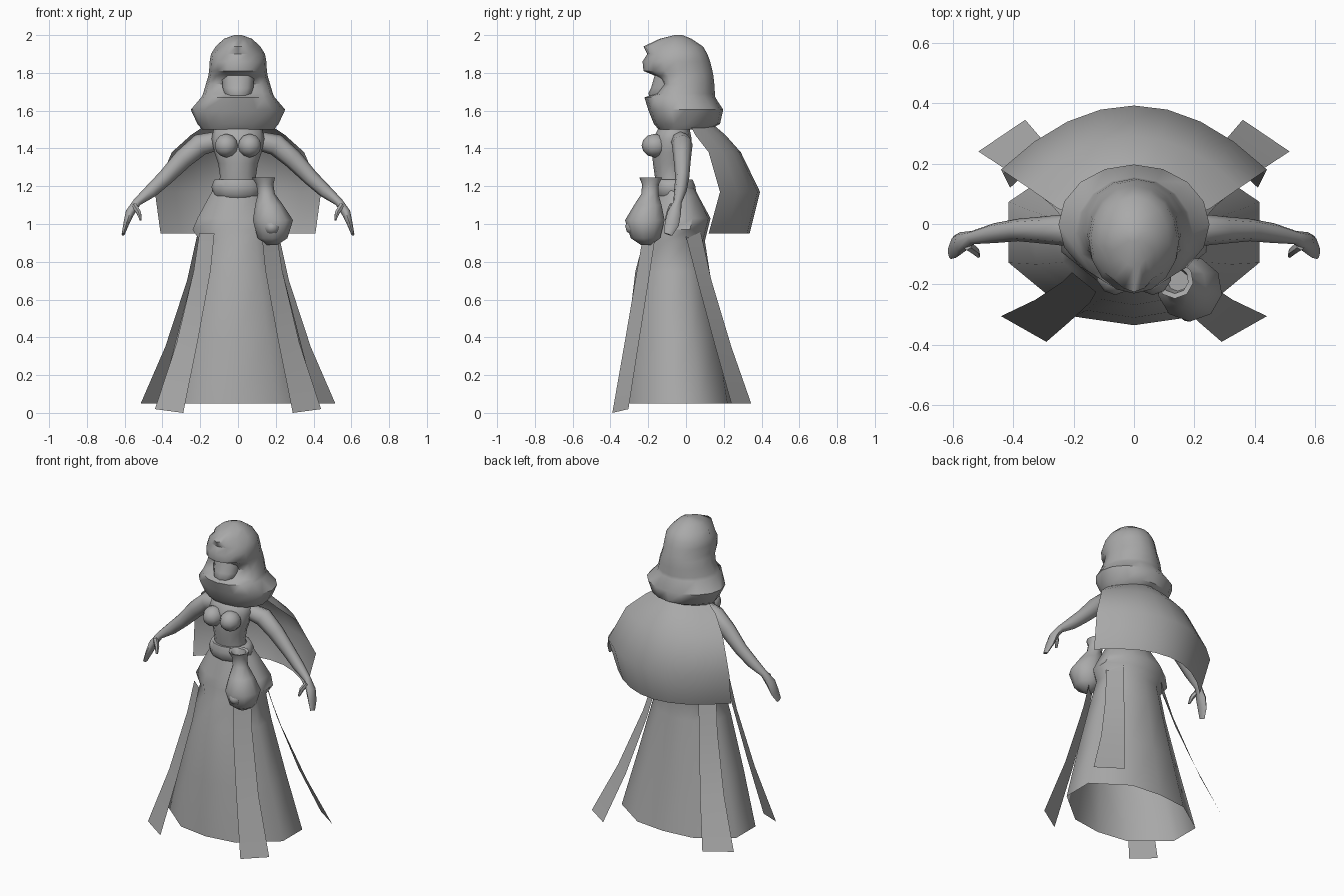
import bpy, bmesh, math
from mathutils import Vector

if "Cube" in bpy.data.objects:
    bpy.data.objects.remove(bpy.data.objects["Cube"])

grey = bpy.data.materials.new("plain grey")
grey.diffuse_color = (0.4, 0.4, 0.4, 1)
grey.use_nodes = True
grey.node_tree.nodes["Principled BSDF"].inputs["Base Color"].default_value = grey.diffuse_color


def build(name, rings, closed=True, cap0=False, cap1=False, angle=55, mirror=False):
    """Skin a list of equal-length point rings (or open rows)."""
    bm = bmesh.new()
    vs = [[bm.verts.new(p) for p in r] for r in rings]
    n = len(rings[0])
    for a, b in zip(vs, vs[1:]):
        for i in range(n if closed else n - 1):
            j = (i + 1) % n
            bm.faces.new((a[i], a[j], b[j], b[i]))
    if cap0:
        bm.faces.new(vs[0][::-1])
    if cap1:
        bm.faces.new(vs[-1])
    if mirror:
        geo = bmesh.ops.duplicate(bm, geom=bm.verts[:] + bm.edges[:] + bm.faces[:])["geom"]
        for v in geo:
            if isinstance(v, bmesh.types.BMVert):
                v.co.x = -v.co.x
        bmesh.ops.reverse_faces(bm, faces=[f for f in geo if isinstance(f, bmesh.types.BMFace)])
    bmesh.ops.recalc_face_normals(bm, faces=bm.faces)
    me = bpy.data.meshes.new(name)
    bm.to_mesh(me)
    bm.free()
    ob = bpy.data.objects.new(name, me)
    bpy.context.collection.objects.link(ob)
    me.materials.append(grey)
    bpy.ops.object.select_all(action='DESELECT')
    ob.select_set(True)
    bpy.context.view_layer.objects.active = ob
    bpy.ops.object.shade_smooth_by_angle(angle=math.radians(angle))
    return ob


def oval(z, rx, yf, yb, n=12, cx=0.0):
    """Horizontal oval from front yf to back yb; vertex 0 faces the front."""
    c, r = (yf + yb) / 2, (yb - yf) / 2
    return [(cx + rx * math.sin(2 * math.pi * i / n), c - r * math.cos(2 * math.pi * i / n), z)
            for i in range(n)]


def tube(name, path, n=8, mirror=True):
    """Limb along (x, y, z, radius in x/z, radius in y)."""
    rings = []
    pts = [Vector(p[:3]) for p in path]
    for i, p in enumerate(path):
        d = (pts[min(i + 1, len(pts) - 1)] - pts[max(i - 1, 0)]).normalized()
        side = (Vector((0, 1, 0)) - d * d.y).normalized()
        up = d.cross(side)
        rings.append([pts[i] + side * p[4] * math.cos(2 * math.pi * k / n)
                      + up * p[3] * math.sin(2 * math.pi * k / n) for k in range(n)])
    return build(name, rings, cap0=True, cap1=True, mirror=mirror)


# Skirt: ten-sided bell with flared hips, open at the hem
half = [(0, -1), (.48, -.9), (1, -.28), (1, .42), (.48, .93), (0, 1)]
plan = half + [(-x, y) for x, y in half[-2:0:-1]]
skirt_rows = [(.05, .415, -.335, .24), (.4, .325, -.31, .18), (.75, .235, -.268, .125),
              (.91, .2, -.225, .1), (.97, .24, -.21, .115), (1.03, .215, -.2, .13),
              (1.15, .15, -.16, .065), (1.2, .12, -.15, .04)]
build("skirt", [[(x * rx, (f + b) / 2 + y * (b - f) / 2, z) for x, y in plan]
                for z, rx, f, b in skirt_rows], cap1=True)

# Hanging cloth strips, mirrored left and right
build("front_strips", [
    [(.205, -.16, .95), (.125, -.225, .95)],
    [(.235, -.19, .75), (.145, -.26, .75)],
    [(.325, -.25, .37), (.215, -.325, .37)],
    [(.44, -.305, .02), (.29, -.39, .0)]], closed=False, mirror=True)
build("back_strips", [
    [(.21, -.01, .97), (.14, .075, .97)],
    [(.27, .06, .7), (.19, .135, .7)],
    [(.385, .155, .35), (.27, .24, .35)],
    [(.515, .24, .05), (.36, .345, .05)]], closed=False, mirror=True)

# Cape: curved sheet billowing behind the shoulders
cape_rows = [(1.53, .16, .02, .14), (1.47, .25, .05, .21), (1.38, .35, .12, .29),
             (1.17, .44, .18, .392), (.95, .41, .12, .337)]
build("cape", [[(X * k / 4, yb - (yb - ys) * (k / 4) ** 2, z) for k in range(-4, 5)]
               for z, X, ys, yb in cape_rows], closed=False)

# Torso, from waist to neck
build("torso", [oval(*r) for r in [
    (1.17, .115, -.15, .03), (1.25, .095, -.165, .0), (1.32, .105, -.175, .01),
    (1.38, .125, -.18, .025), (1.45, .14, -.175, .03), (1.5, .13, -.15, .02),
    (1.54, .06, -.11, .0), (1.62, .05, -.1, .0)]], cap0=True, cap1=True)

# Bust: two rounded forms
bust = []
for k in range(7):
    t = math.pi * (k + .15) / 6.3
    r, z = math.sin(t), 1.415 - .062 * math.cos(t)
    bust.append(oval(z, .064 * r, -.165 - .07 * r, -.165 + .07 * r, 10, .062))
build("bust", bust, cap0=True, cap1=True, mirror=True)

# Rolled belt
build("belt", [oval(*r) for r in [
    (1.235, .1, -.155, .01), (1.235, .125, -.175, .035), (1.2, .14, -.185, .05),
    (1.155, .135, -.18, .055), (1.135, .105, -.16, .03)]], angle=70)

# Arms with hands, and thumbs
tube("arms", [(.11, -.03, 1.44, .05, .05), (.2, -.02, 1.42, .058, .055),
              (.29, -.02, 1.345, .052, .046), (.385, -.02, 1.245, .042, .037),
              (.46, -.03, 1.175, .036, .033), (.535, -.045, 1.115, .022, .022),
              (.572, -.062, 1.06, .024, .036), (.592, -.075, 1.0, .015, .038),
              (.608, -.095, .945, .008, .022)])
tube("thumbs", [(.55, -.07, 1.1, .016, .018), (.525, -.09, 1.06, .014, .014),
                (.515, -.105, 1.02, .006, .008)], n=6)

# Hood with cowl: the front points are pulled back to form the face opening
hood_rows = [  # z, half width, front, back, opening depth
    (1.52, .13, -.11, .08, 0), (1.5, .19, -.145, .12, 0), (1.53, .215, -.17, .18, 0),
    (1.605, .25, -.2, .197, 0), (1.67, .195, -.22, .155, 0), (1.69, .185, -.215, .153, .05),
    (1.74, .17, -.19, .15, .06), (1.785, .157, -.2, .145, .035), (1.81, .153, -.225, .14, 0),
    (1.86, .15, -.23, .128, 0), (1.9, .143, -.205, .113, 0)]
weight = {0: 1, 1: 1, 15: 1, 2: .6, 14: .6}
hood = []
for z, rx, f, b, depth in hood_rows:
    hood.append([(x, y + depth * weight.get(i, 0), zz)
                 for i, (x, y, zz) in enumerate(oval(z, rx, f, b, 16))])
# Crown with a pointed brim
for z, rx, f, b, tip in [(1.94, .118, -.225, .09, .0), (1.98, .075, -.14, .03, -.0),
                         (2.0, .02, -.06, -.02, 0)]:
    hood.append([(x * (.75 if y < -.1 else 1), y, zz) for x, y, zz in oval(z, rx, f, b, 16)])
build("hood", hood, cap0=True, cap1=True, angle=50)

# Mask inside the face opening
build("mask", [oval(z, rx, f, -.05, 10) for z, rx, f in [
    (1.65, .05, -.18), (1.69, .075, -.2), (1.72, .085, -.185), (1.79, .09, -.165)]],
      cap0=True, cap1=True)

# Jar hanging at the hip, slightly tilted, with a small knob
jar = [(.89, .18, -.21, .03), (.925, .183, -.212, .08), (1.02, .185, -.215, .108),
       (1.1, .165, -.2, .075), (1.16, .15, -.19, .046), (1.21, .142, -.187, .046),
       (1.245, .135, -.185, .062), (1.24, .135, -.185, .045), (1.18, .145, -.187, .035)]
build("jar", [oval(z, r, cy - r, cy + r, 9, cx) for z, cx, cy, r in jar], cap0=True, cap1=True)
tube("jar_knob", [(.18, -.27, .985, .05, .05), (.18, -.3, .98, .036, .036),
                  (.18, -.318, .975, .016, .016)], mirror=False)
